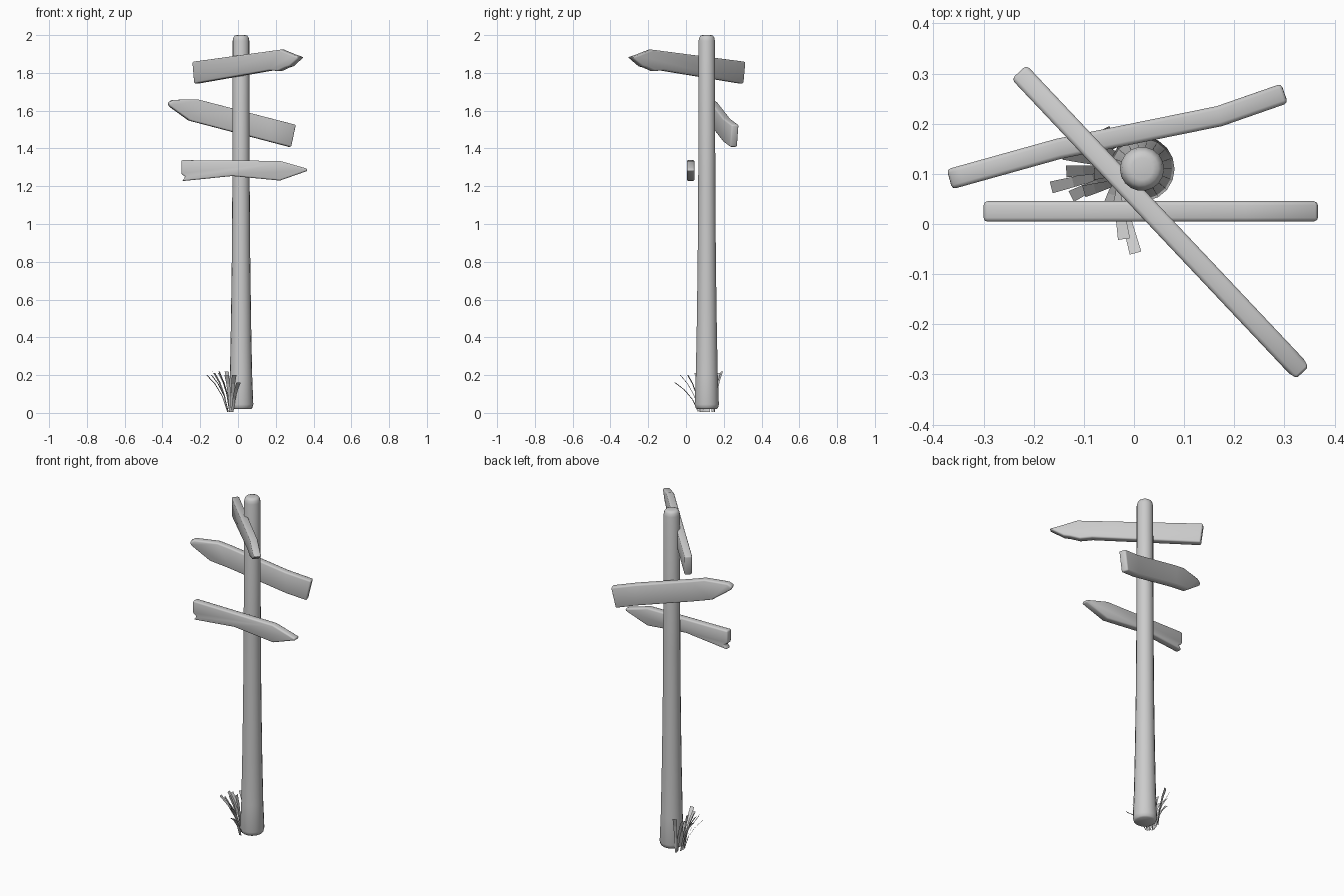
import bpy, bmesh, math
from mathutils import Vector

if "Cube" in bpy.data.objects:
    bpy.data.objects.remove(bpy.data.objects["Cube"])

PX, PY = 0.016, 0.11          # post axis


def finish(bm, name, smooth=True):
    me = bpy.data.meshes.new(name)
    bm.to_mesh(me)
    bm.free()
    ob = bpy.data.objects.new(name, me)
    bpy.context.collection.objects.link(ob)
    if smooth:
        bpy.ops.object.select_all(action='DESELECT')
        ob.select_set(True)
        bpy.context.view_layer.objects.active = ob
        bpy.ops.object.shade_smooth_by_angle(angle=math.radians(40))
    return ob


# Post: flared foot, rounded top, lathed from a radius profile
profile = [(0.02, 0.052), (0.026, 0.06), (0.045, 0.065), (0.2, 0.059), (0.45, 0.054),
           (0.8, 0.049), (1.2, 0.046), (1.97, 0.044), (1.988, 0.040), (1.997, 0.033), (2.0, 0.022)]
N = 18
bm = bmesh.new()
rings = []
for z, r in profile:
    rings.append([bm.verts.new((PX + r * math.cos(2 * math.pi * i / N),
                                PY + r * math.sin(2 * math.pi * i / N), z)) for i in range(N)])
for a, b in zip(rings, rings[1:]):
    for i in range(N):
        j = (i + 1) % N
        bm.faces.new((a[i], a[j], b[j], b[i]))
bm.faces.new(rings[0][::-1])
bm.faces.new(rings[-1])
finish(bm, "post")


def board(name, outline, path, thick=0.041):
    """Front outline (x, z), laid along a plan path (x, y), thickened and rounded."""
    bm = bmesh.new()
    bm.faces.new([bm.verts.new((x, 0, z)) for x, z in outline])
    for x, _ in path[1:-1]:
        bmesh.ops.bisect_plane(bm, geom=bm.verts[:] + bm.edges[:] + bm.faces[:],
                               plane_co=(x, 0, 0), plane_no=(1, 0, 0))
    for v in bm.verts:
        k = 0
        while k < len(path) - 2 and v.co.x > path[k + 1][0]:
            k += 1
        (x0, y0), (x1, y1) = path[k], path[k + 1]
        v.co.y = y0 + (y1 - y0) * (v.co.x - x0) / (x1 - x0)
    ob = finish(bm, name, False)
    s = ob.modifiers.new("thickness", 'SOLIDIFY')
    s.thickness, s.offset, s.use_even_offset = thick, 0, True
    b = ob.modifiers.new("rounding", 'BEVEL')
    b.width, b.segments, b.limit_method, b.angle_limit = 0.008, 2, 'ANGLE', math.radians(35)
    bpy.ops.object.select_all(action='DESELECT')
    ob.select_set(True)
    bpy.context.view_layer.objects.active = ob
    bpy.ops.object.shade_smooth_by_angle(angle=math.radians(40))


# Three arrow boards
board("lower_sign",
      [(-0.30, 1.338), (0.222, 1.334), (0.362, 1.294), (0.37, 1.286), (0.362, 1.279), (0.222, 1.23),
       (-0.03, 1.254), (-0.297, 1.227), (-0.278, 1.25), (-0.30, 1.265)],
      [(-0.3, 0.025), (0.37, 0.025)])
board("middle_sign",
      [(-0.37, 1.643), (-0.345, 1.657), (-0.217, 1.66), (0.302, 1.525), (0.277, 1.407),
       (-0.26, 1.548), (-0.365, 1.624)],
      [(-0.365, 0.09), (-0.15, 0.15), (0.17, 0.215), (0.305, 0.262)])
board("upper_sign",
      [(-0.23, 1.859), (0.235, 1.923), (0.30, 1.896), (0.338, 1.883), (0.285, 1.835),
       (0.262, 1.828), (0.225, 1.81), (0.18, 1.813), (-0.22, 1.743)],
      [(-0.22, 0.293), (0.327, -0.287)])

# Grass tuft: curved flat blades (base x, base y, tip x, tip y, tip z)
blades = [(-0.055, 0.10, -0.165, 0.073, 0.20), (-0.05, 0.11, -0.135, 0.105, 0.22),
          (-0.055, 0.09, -0.125, 0.055, 0.21), (-0.05, 0.12, -0.14, 0.14, 0.20),
          (-0.045, 0.08, -0.10, 0.065, 0.22), (-0.04, 0.14, -0.10, 0.17, 0.21),
          (-0.04, 0.075, -0.06, 0.01, 0.20), (-0.035, 0.07, -0.02, -0.03, 0.20),
          (-0.03, 0.065, 0.003, -0.058, 0.16), (-0.04, 0.15, -0.06, 0.19, 0.22),
          (-0.05, 0.10, -0.08, 0.10, 0.215)]
bm = bmesh.new()
for bx, by, tx, ty, tz in blades:
    d = Vector((tx - bx, ty - by, 0))
    side = Vector((-d.y, d.x, 0)).normalized()
    prev = None
    for t in (0, 0.35, 0.7, 1):
        c = Vector((bx, by, 0.01)) + d * (0.55 * t + 0.45 * t * t)
        c.z = 0.01 + (tz - 0.01) * (1.25 * t - 0.25 * t * t)
        w = 0.006 + 0.006 * t
        cur = [bm.verts.new(c - side * w), bm.verts.new(c + side * w)]
        if t == 0:
            for v in cur:
                v.co.z = 0.004
        if prev:
            bm.faces.new((prev[0], prev[1], cur[1], cur[0]))
        prev = cur
finish(bm, "grass_tuft", False)
